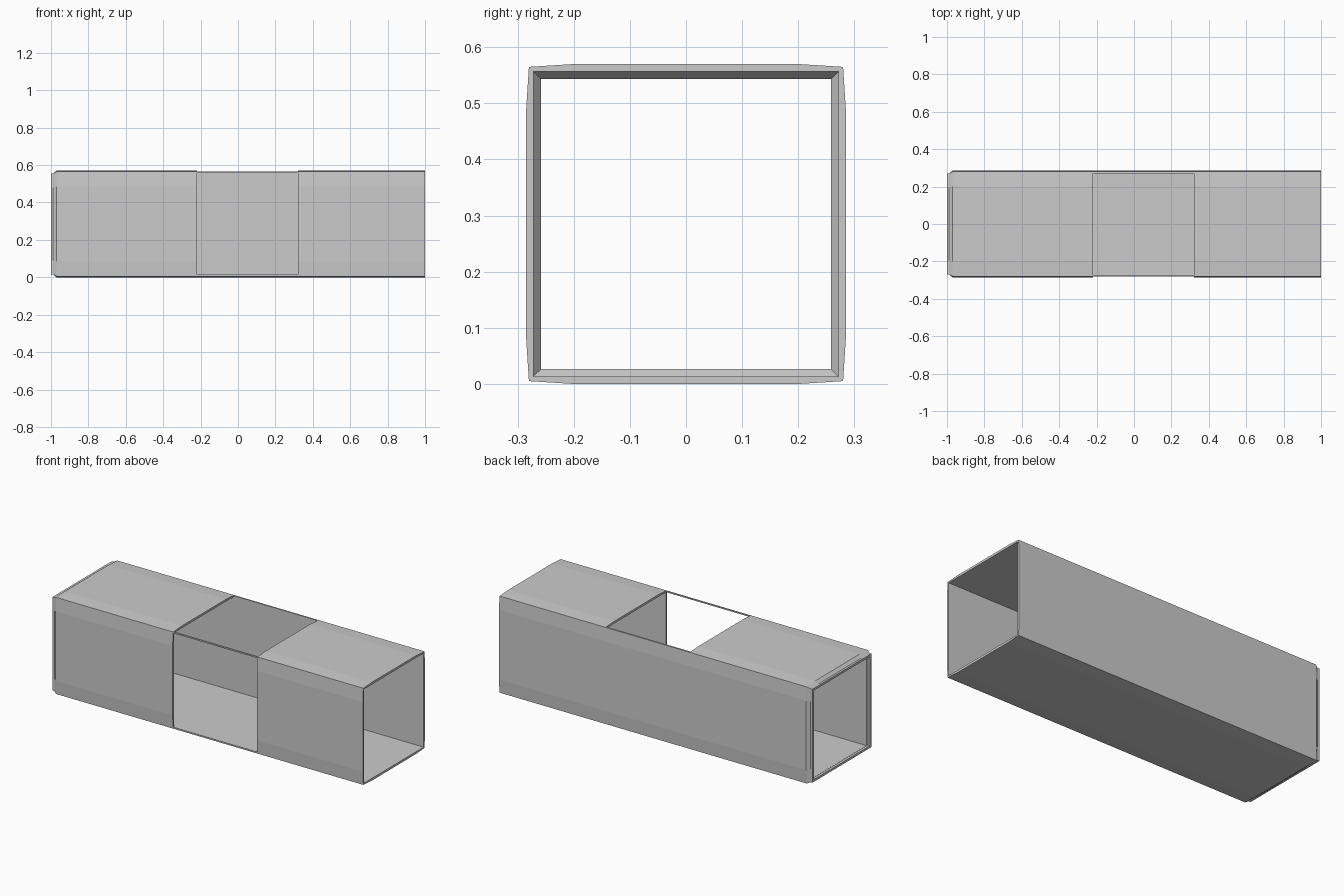
import bpy, bmesh

if "Cube" in bpy.data.objects:
    bpy.data.objects.remove(bpy.data.objects["Cube"])

CZ = 0.285  # height of the tube axis


def ring(bm, x, corner, bulge):
    """Square loop of 12 points whose sides swell out by `bulge`."""
    s, m = corner, corner + bulge
    q = s * 0.72
    pts, (a, b) = [], (1, 0)
    for _ in range(4):
        for u, v in ((s, -s), (m, -q), (m, q)):
            pts.append((u * a - v * b, u * b + v * a))
        a, b = -b, a
    return [bm.verts.new((x, y, CZ + z)) for y, z in pts]


def box(name, lo, hi):
    bm = bmesh.new()
    bmesh.ops.create_cube(bm, size=1)
    for v in bm.verts:
        v.co = [l + (c + 0.5) * (h - l) for c, l, h in zip(v.co, lo, hi)]
    return to_object(name, bm)


def to_object(name, bm):
    bmesh.ops.recalc_face_normals(bm, faces=bm.faces)
    mesh = bpy.data.meshes.new(name)
    bm.to_mesh(mesh)
    bm.free()
    ob = bpy.data.objects.new(name, mesh)
    bpy.context.collection.objects.link(ob)
    return ob


# Square duct: outer skin, stepped-in spigot at the left end, inner skin
stations = [(1.0, 0.280, 0.005), (-0.97, 0.280, 0.005),
            (-0.988, 0.271, 0.0), (-1.0, 0.271, 0.0),
            (-1.0, 0.258, 0.0), (-0.985, 0.258, 0.0),
            (-0.967, 0.272, 0.0), (1.0, 0.272, 0.0)]
bm = bmesh.new()
rings = [ring(bm, *s) for s in stations]
for r0, r1 in zip(rings, rings[1:] + rings[:1]):
    for i in range(12):
        j = (i + 1) % 12
        bm.faces.new((r0[i], r0[j], r1[j], r1[i]))
duct = to_object("square_duct", bm)

# Windows through the top and front walls, leaving a thin corner rail
X0, X1 = -0.22, 0.32
cutters = [box("top_window_cutter", (X0, -0.273, 0.3), (X1, 0.271, 0.8)),
           box("front_window_cutter", (X0, -0.6, 0.014), (X1, 0.0, 0.558))]
for c in cutters:
    c.hide_render = True
    mod = duct.modifiers.new(c.name, 'BOOLEAN')
    mod.operation = 'DIFFERENCE'
    mod.solver = 'EXACT'
    mod.object = c
bpy.context.view_layer.objects.active = duct
duct.select_set(True)
for c in cutters:
    bpy.ops.object.modifier_apply(modifier=c.name)
    bpy.data.objects.remove(c)
